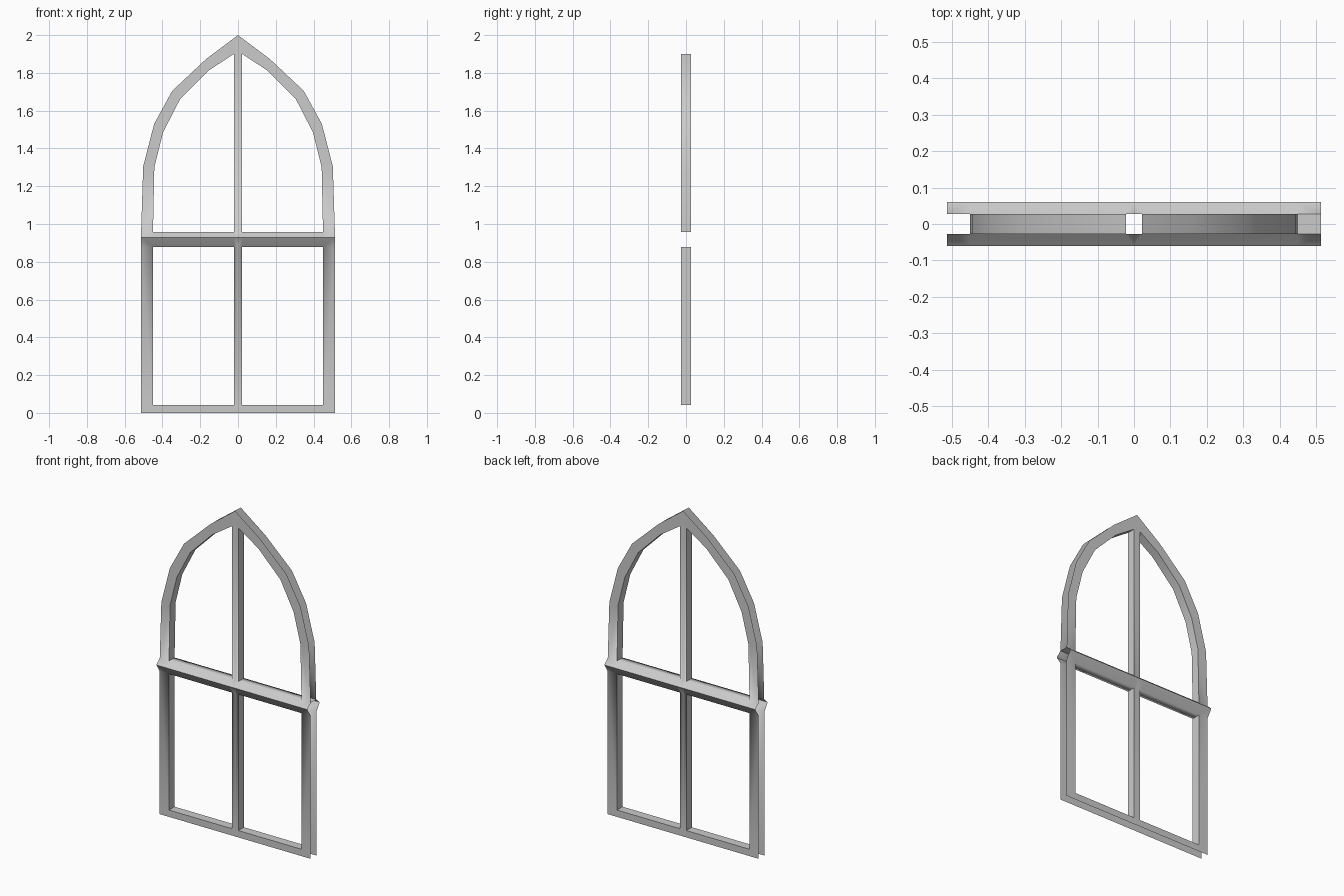
import bpy, bmesh, math
from mathutils import Vector

if "Cube" in bpy.data.objects:
    bpy.data.objects.remove(bpy.data.objects["Cube"])

grey = bpy.data.materials.new("pale grey paint")
grey.diffuse_color = (0.6, 0.6, 0.6, 1)
grey.use_nodes = True
grey.node_tree.nodes["Principled BSDF"].inputs["Base Color"].default_value = grey.diffuse_color

Y, RIDGE = 0.027, 0.06               # half depth of sheets, transom ridge
XM, XI, XO = 0.022, 0.45, 0.513      # mullion half width, stile inner / outer
Z0, Z1, Z2, Z3, Z4 = 0, 0.042, 0.878, 0.929, 0.958

# right half of the pointed arch, from transom to apex (x, z)
outer = [(XO, Z4), (0.502, 1.305), (0.444, 1.53), (0.348, 1.705), (0.167, 1.875), (0, 2)]
inner = [(XI, Z4), (0.443, 1.30), (0.397, 1.485), (0.307, 1.66), (0.156, 1.812), (XM, 1.90)]


def add_face(bm, pts, facing):
    """Add a face whose normal agrees with the facing direction."""
    f = bm.faces.new([bm.verts.new(p) for p in pts])
    f.normal_update()
    if f.normal.dot(Vector(facing)) < 0:
        f.normal_flip()


def finish(bm, name):
    bmesh.ops.remove_doubles(bm, verts=bm.verts, dist=1e-4)
    me = bpy.data.meshes.new(name)
    bm.to_mesh(me)
    bm.free()
    me.materials.append(grey)
    ob = bpy.data.objects.new(name, me)
    bpy.context.collection.objects.link(ob)
    return ob


bm = bmesh.new()
for sx in (-1, 1):
    # front and back sheets, open at the outer edges
    for sy in (-1, 1):
        def sheet(pts):
            add_face(bm, [(sx * x, sy * (RIDGE if z == Z3 else Y), z) for x, z in pts], (0, sy, 0))

        xs = (0, XM, XI, XO)
        zs = (Z0, Z1, Z2, Z3, Z4)
        for i in range(3):
            for j in range(4):
                if (i, j) != (1, 1):          # leave the lower pane open
                    sheet([(xs[i], zs[j]), (xs[i + 1], zs[j]),
                           (xs[i + 1], zs[j + 1]), (xs[i], zs[j + 1])])
        for k in range(5):                    # arch
            sheet([outer[k], outer[k + 1], inner[k + 1], inner[k]])
        sheet([(0, Z4), (XM, Z4), inner[-1], outer[-1]])   # upper mullion

    # reveals lining both panes
    lower = [(XM, Z1), (XI, Z1), (XI, Z2), (XM, Z2)]
    upper = [(XM, Z4)] + inner
    for loop, (cx, cz) in ((lower, (0.23, 0.45)), (upper, (0.2, 1.3))):
        for (xa, za), (xb, zb) in zip(loop, loop[1:] + loop[:1]):
            toward = (sx * (cx - (xa + xb) / 2), 0, cz - (za + zb) / 2)
            add_face(bm, [(sx * xa, -Y, za), (sx * xb, -Y, zb),
                          (sx * xb, Y, zb), (sx * xa, Y, za)], toward)
frame = finish(bm, "arched_window_frame")

bpy.context.view_layer.objects.active = frame
frame.select_set(True)
bpy.ops.object.shade_smooth_by_angle(angle=math.radians(60))

# small ledge closing the right stile at the transom
bm = bmesh.new()
add_face(bm, [(XI, -Y, Z4), (XO, -Y, Z4), (XO, Y, Z4), (XI, Y, Z4)], (0, 0, 1))
finish(bm, "stile_ledge")
